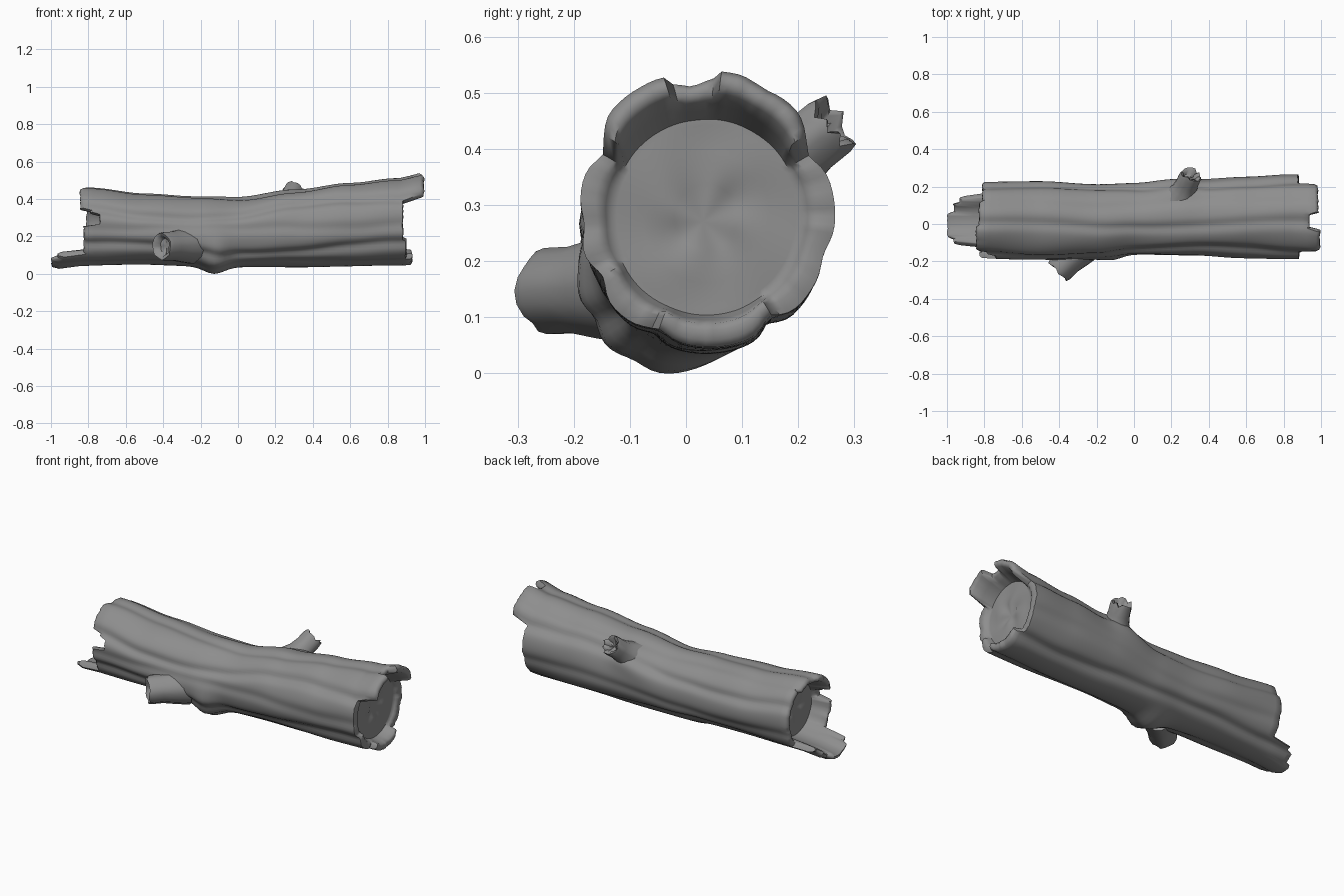
import bpy, bmesh, math, random
from mathutils import Vector

random.seed(4)
cube = bpy.data.objects.get("Cube")
if cube:
    bpy.data.objects.remove(cube)

bark = bpy.data.materials.new("grey bark")
bark.use_nodes = True
GREY = (0.27, 0.27, 0.27, 1)
bark.diffuse_color = GREY
bark.node_tree.nodes["Principled BSDF"].inputs["Base Color"].default_value = GREY

SIDES = 96
# trunk silhouette: x, top, bottom, back, front
SHAPE = [(-1, .5, .028, .22, -.18), (-.8, .462, .045, .224, -.185), (-.5, .43, .051, .225, -.195),
         (-.2, .414, .043, .212, -.185), (0, .408, .036, .217, -.165), (.3, .45, .038, .237, -.17),
         (.6, .485, .041, .252, -.182), (.85, .51, .046, .262, -.19), (1, .542, .055, .262, -.195)]
# bark plates at each end: start angle, end x (angles run from the back over the top)
RIGHT_PLATES = [(0, .878), (32, .985), (86, .94), (106, .995), (150, .882), (208, .9), (245, .93), (305, .88)]
LEFT_PLATES = [(0, -.81), (58, -.83), (100, -.845), (152, -.79), (159, -.74), (178, -.825), (226, -.965),
               (240, -.997), (284, -.965), (302, -.935), (313, -.81)]
# grooves: angle, depth, sway, phase
GROOVES = [(30, .07, 9, 0), (62, .03, 6, 2), (97, .06, 8, 1), (150, .08, 12, 3), (182, .04, 8, 5),
           (211, .08, 10, 1), (246, .05, 7, 4), (305, .08, 9, 2), (342, .04, 8, 0)]
# swellings: x, angle, height, x width, angle width
SWELLS = [(-.13, 250, .25, .08, 32), (-.1, 212, .16, .07, 24), (-.26, 210, .1, .09, 18), (.25, 36, .14, .1, 18),
          (.15, 22, .06, .1, 16)]


def shape_at(x):
    for a, b in zip(SHAPE, SHAPE[1:]):
        if x <= b[0] or b is SHAPE[-1]:
            f = (x - a[0]) / (b[0] - a[0])
            f = f * f * (3 - 2 * f) if 0 < f < 1 else f
            return [p + (q - p) * f for p, q in zip(a[1:], b[1:])]


def gap(a, b):
    return (a - b + 180) % 360 - 180


def trunk_point(x, deg, scale=1.0, relief=1.0):
    top, bottom, back, front = shape_at(x)
    r = 1.01
    for angle, depth, sway, phase in GROOVES:
        d = gap(deg, angle + sway * math.sin(3.2 * x + phase) * max(0, 1 - x * x))
        r -= relief * depth * math.exp(-(d / 8) ** 2)
    for sx, angle, height, wx, wa in SWELLS:
        r += height * math.exp(-((x - sx) / wx) ** 2 - (gap(deg, angle) / wa) ** 2)
    r += relief * .008 * math.sin(9 * x + math.radians(deg * 5))
    a = math.radians(deg)
    return Vector((x, (back + front) / 2 + (back - front) / 2 * r * scale * math.cos(a),
                   (top + bottom) / 2 + (top - bottom) / 2 * r * scale * math.sin(a)))


def plate_end(plates, deg):
    return [x for start, x in plates if deg >= start][-1]


def skin(name, rings, first, last):
    """Join rings of points, closing each end on a centre point."""
    bm = bmesh.new()
    rows = [[bm.verts.new(p) for p in ring] for ring in rings]
    n = len(rows[0])
    for a, b in zip(rows, rows[1:]):
        for i in range(n):
            j = (i + 1) % n
            bm.faces.new((a[i], a[j], b[j], b[i]))
    for row, centre in ((rows[0], first), (rows[-1], last)):
        c = bm.verts.new(centre)
        for i in range(n):
            bm.faces.new((row[i], row[(i + 1) % n], c))
    bmesh.ops.recalc_face_normals(bm, faces=bm.faces)
    mesh = bpy.data.meshes.new(name)
    bm.to_mesh(mesh)
    bm.free()
    mesh.materials.append(bark)
    obj = bpy.data.objects.new(name, mesh)
    bpy.context.collection.objects.link(obj)
    bpy.ops.object.select_all(action='DESELECT')
    obj.select_set(True)
    bpy.context.view_layer.objects.active = obj
    bpy.ops.object.shade_smooth_by_angle(angle=math.radians(55))


# hollow-ended trunk: cut face, inner bark wall, lip, outside, and the same again
angles = [360 * i / SIDES for i in range(SIDES)]
LEFT_CUT, RIGHT_CUT = -.72, .862


def end_rings(cut, plates):
    rings = []
    for scale in (.25, .5, .7, .745):
        wobble = .006 if scale < .7 else 0
        rings.append([trunk_point(cut + wobble * math.sin(math.radians(4 * d) + 9 * scale), d, scale, .1)
                      for d in angles])
    ends = [plate_end(plates, d) + random.uniform(-.003, .003) for d in angles]
    # (share of the way from cut to plate end, radius, groove strength)
    for share, scale, relief in ((.5, .79, .3), (.92, .83, .5), (1, .88, .8), (.98, .95, 1), (.85, 1, 1),
                                 (.45, 1, 1)):
        rings.append([trunk_point(cut + (e - cut) * share, d, scale, relief) for e, d in zip(ends, angles)])
    return rings


STEPS = 56
body = [[trunk_point(LEFT_CUT + (RIGHT_CUT - LEFT_CUT) * k / STEPS, d) for d in angles] for k in range(STEPS + 1)]
left, right = end_rings(LEFT_CUT, LEFT_PLATES), end_rings(RIGHT_CUT, RIGHT_PLATES)
skin("log_trunk", left + body + right[::-1], (LEFT_CUT + .01, .02, .25), (RIGHT_CUT - .015, .03, .27))


def branch(name, base, tip, radius, jag, flare):
    """Broken branch stub with a jagged, hollow tip."""
    base, tip = Vector(base), Vector(tip)
    axis = tip - base
    turn = axis.to_track_quat('Z', 'Y')
    n = 18
    rough = [random.uniform(.94, 1.06) for _ in range(n)]
    teeth = [random.uniform(-jag, jag) for _ in range(n)]
    rings = []
    for share, scale in ((0, flare), (.35, 1.15), (.65, 1), (.9, 1), (1, .93), (.97, .68), (.85, .55)):
        ring = []
        for i in range(n):
            a = math.tau * i / n
            r = radius * scale * rough[i]
            z = axis.length * share + (teeth[i] if share > .8 else 0)
            ring.append(base + turn @ Vector((r * math.cos(a), r * math.sin(a), z)))
        rings.append(ring)
    skin(name, rings, base, base + axis * .82)


branch("front_branch_stub", (-.25, -.1, .155), (-.408, -.253, .147), .076, .006, 1.3)
branch("back_branch_stub", (.25, .14, .345), (.302, .263, .445), .058, .016, 1.6)
